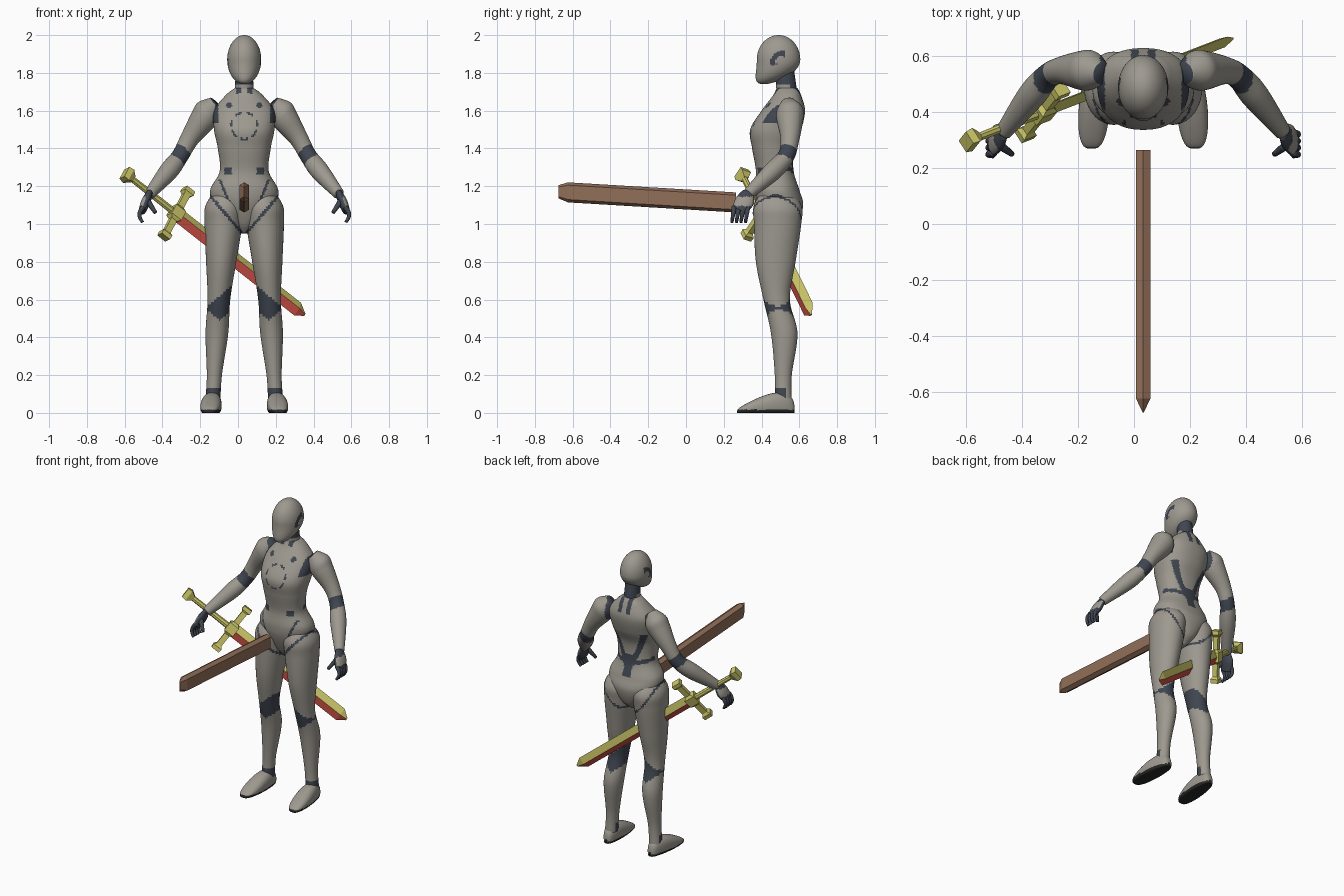
import bpy
import bmesh
import math
from mathutils import Vector

start_cube = bpy.data.objects.get("Cube")
if start_cube:
    bpy.data.objects.remove(start_cube, do_unlink=True)

MIDDLE = .033  # the figure's own centre line in x


def material(name, red, green, blue):
    mat = bpy.data.materials.new(name)
    mat.use_nodes = True
    mat.diffuse_color = (red, green, blue, 1)
    shader = mat.node_tree.nodes["Principled BSDF"]
    shader.inputs["Base Color"].default_value = mat.diffuse_color
    return mat


GREY = material("warm_grey", .34, .32, .28)
DARK = material("dark_slate", .05, .06, .08)
SOLE = material("sole_black", .02, .02, .02)
WOOD = material("brown_wood", .29, .16, .1)
GOLD = material("pale_gold", .6, .57, .14)
RED = material("red_edge", .62, .08, .06)


def rounded(sides, power=2):
    """Unit superellipse outline."""
    outline = []
    for i in range(sides):
        angle = math.tau * i / sides
        outline.append([math.copysign(abs(w) ** (2 / power), w) for w in (math.cos(angle), math.sin(angle))])
    return outline


def ridged(shoulder):
    """Blade outline with sharp edges at both ends of the first axis."""
    half = [(1, 0), (shoulder, 1), (-shoulder, 1)]
    return half + [(-a, -b) for a, b in half]


BOX = [(1, 1), (-1, 1), (-1, -1), (1, -1)]


def refine(rows, steps):
    """Smooth curve through the section rows."""
    last = len(rows) - 1
    fine = []
    for i in range(last):
        before, start, end, after = (rows[max(i - 1, 0)], rows[i], rows[i + 1], rows[min(i + 2, last)])
        for k in range(steps):
            t = k / steps
            ease = t * t * (3 - 2 * t)
            leave, arrive = t * (1 - t) ** 2 / 2, t * t * (t - 1) / 2
            fine.append([s + (e - s) * ease + (e - b) * leave + (a - s) * arrive
                         for b, s, e, a in zip(before, start, end, after)])
    return fine + [rows[last]]


def loft(name, sections, outline, mats, steps=1, rule=None, smooth=True):
    """Skin rings given as (centre, u axis, v axis); a rule picks each face's material."""
    bm = bmesh.new()
    rings = []
    for row in refine([[*centre, *u, *v] for centre, u, v in sections], steps):
        centre, u, v = Vector(row[:3]), Vector(row[3:6]), Vector(row[6:])
        points = [centre + u * a + v * b for a, b in outline]
        rings.append([bm.verts.new((p.x, p.y, max(p.z, 0))) for p in points])
    for low, high in zip(rings, rings[1:]):
        for i in range(len(outline)):
            bm.faces.new((low[i - 1], low[i], high[i], high[i - 1]))
    bm.faces.new(rings[0])
    bm.faces.new(rings[-1])
    bmesh.ops.recalc_face_normals(bm, faces=bm.faces)
    for face in bm.faces:
        face.smooth = smooth
        if rule:
            p = face.calc_center_median()
            face.material_index = int(rule(abs(p.x - MIDDLE), p.y, p.z, face.normal))
    mesh = bpy.data.meshes.new(name)
    bm.to_mesh(mesh)
    bm.free()
    for mat in mats:
        mesh.materials.append(mat)
    bpy.context.collection.objects.link(bpy.data.objects.new(name, mesh))


def level(x, z, half_width, front, back):
    return (x, (front + back) / 2, z), (half_width, 0, 0), (0, (back - front) / 2, 0)


def tube(rows, side, flat=1):
    """Rings square to a path of (offset, y, z, radius)."""
    points = [Vector((MIDDLE + side * offset, y, z)) for offset, y, z, radius in rows]
    rings = []
    for i, point in enumerate(points):
        ahead = (points[min(i + 1, len(points) - 1)] - points[max(i - 1, 0)]).normalized()
        across = ahead.cross((0, 1, 0)).normalized()
        radius = rows[i][-1]
        rings.append((point, across * radius * flat, ahead.cross(across) * radius))
    return rings


# Colour rules for the painted panels
def near(value, target, reach):
    return abs(value - target) < reach


def hip_line(dx, y, z):
    return near(z, min(.94 + 1.15 * dx, 1.18) - 3 * max(0, y - .46) ** 2, .011)


def torso_panels(dx, y, z, normal):
    if hip_line(dx, y, z) or (dx > .137 and z > 1.53):
        return True
    if y < .47:
        rise = z - 1.52
        broken_ring = near(math.hypot(dx, rise), .07, .005) and math.sin(math.atan2(rise, dx) * 7) > -.6
        collar = math.hypot(dx - .08, z - 1.63) < .016
        waist = near(dx, .085, .02) and near(z, 1.28, .015)
        groin = near(dx, .4 * z - .365, .008) and near(z, 1.17, .07)
        return broken_ring or collar or waist or groin
    spine = dx < .03 and near(z, 1.26, .07)
    lats = near(dx, .42 * z - .51, .018) and near(z, 1.38, .11)
    loin = near(z, 1.27 + dx / 4, .014)
    nape = near(dx, .03, .014) and z > 1.63
    return spine or lats or loin or nape


def leg_panels(dx, y, z, normal):
    outward = (dx - .13) / .06
    knee = .49 + .05 * abs(outward) < z < .62 - .05 * outward
    ankle = near(z, .1, .03) and y < .53
    return hip_line(dx, y, z) or knee or ankle


def ear_panel(dx, y, z, normal):
    a, b = y - .485, z - 1.88
    along, over = .75 * a + .66 * b, .75 * b - .66 * a
    crescent = math.hypot(along, 2 * over) < .052 and math.hypot(along, 2 * over + .025) > .028
    return dx > .03 and crescent


def arm_panels(dx, y, z, normal):
    elbow = near(.6 * dx - .75 * z - .25 * y, -.953, .036)
    return elbow or dx < .155


# Torso as (z, half width, front, back), then the neck
TORSO = [(.95, .02, .45, .53), (1, .07, .41, .59), (1.1, .16, .37, .62), (1.18, .18, .36, .6),
         (1.28, .13, .37, .57), (1.4, .14, .35, .57), (1.5, .16, .34, .61), (1.6, .16, .4, .63),
         (1.68, .1, .46, .61), (1.72, .05, .48, .59)]
loft("torso", [level(MIDDLE, *row) for row in TORSO], rounded(128, 2.25), [GREY, DARK], 12, torso_panels)
loft("neck", [level(MIDDLE, 1.69, .05, .48, .59), level(MIDDLE, 1.83, .045, .47, .57)], rounded(48),
     [GREY, DARK], 8, lambda dx, y, z, normal: z > 1.73 or normal.y > .4)

# Egg-shaped blank head: an ellipsoid with the chin drawn forward
head = []
for i in range(1, 64):
    angle = math.pi * i / 64
    low, girth = math.cos(angle), math.sin(angle)
    centre = .49 - .08 * max(0, low) ** 2
    head.append(level(MIDDLE, 1.87 - .13 * low, .09 * girth, centre - .115 * girth, centre + .115 * girth))
loft("head", head, rounded(80), [GREY, DARK], 1, ear_panel)

# Limbs: leg as (z, half width, front, back), arm and palm as (offset, y, z, radius)
LEG = [(1.2, .04, .42, .53), (1.1, .1, .36, .61), (1, .1, .36, .61), (.8, .08, .37, .58),
       (.6, .06, .41, .55), (.42, .06, .45, .59), (.2, .04, .47, .56), (.07, .04, .47, .56)]
ARM = [(.15, .54, 1.64, .04), (.19, .55, 1.6, .07), (.22, .55, 1.55, .07), (.29, .55, 1.45, .05),
       (.34, .53, 1.36, .045), (.4, .46, 1.28, .05), (.5, .33, 1.16, .03)]
PALM = [(.5, .33, 1.17, .03), (.52, .31, 1.12, .05), (.54, .28, 1.07, .04)]
THUMB = [(.51, .28, 1.12, .016), (.47, .25, 1.06, .01)]

for side, label in ((1, "left"), (-1, "right")):
    leg = [level(MIDDLE + side * (.17 - .06 * row[0]), *row) for row in LEG]
    loft(label + "_leg", leg, rounded(56), [GREY, DARK], 14, leg_panels)
    loft(label + "_arm", tube(ARM, side), rounded(40), [GREY, DARK], 12, arm_panels)

    # Foot swept from heel to toe
    foot = []
    for i in range(1, 40):
        t = (1 - math.cos(math.pi * i / 40)) / 2
        end = math.sin(math.pi * t) ** .3
        height = (.145 - .1 * t) * end
        foot.append(((MIDDLE + side * (.165 + .02 * t), .575 - .305 * t, height * .4),
                     ((.05 + .01 * t) * end, 0, 0), (0, 0, height * .6)))
    loft(label + "_foot", foot, rounded(40, 2.4), [GREY, SOLE], 1, lambda dx, y, z, normal: z < .017)

    # Hand with four curled fingers and a thumb
    loft(label + "_palm", tube(PALM, side, .5), rounded(24), [DARK, GREY], 8,
         lambda dx, y, z, normal: normal.x * side > .45 and near(z, 1.12, .025))
    for k in range(4):
        finger = [(.535 + .02 * math.sin(j), .255 + .024 * k - .004 * j, 1.09 - .027 * j, .014 - .002 * j)
                  for j in range(4)]
        loft(f"{label}_finger_{k + 1}", tube(finger, side), rounded(12), [DARK], 4)
    loft(label + "_thumb", tube(THUMB, side), rounded(12), [DARK], 4)

# Slanted sword: along the blade, across along the guard
HILT = Vector((-.327, .4, 1.055))
along = Vector((.75, .29, -.59)).normalized()
thick = along.cross((.39, .5, .77)).normalized()
across = thick.cross(along)


def bar(name, axis, width_axis, rows, outline, flat, mats=(GOLD,), rule=None):
    """Straight sword part from rows of (distance from the hilt, half width)."""
    sections = [(HILT + axis * reach, width_axis * size, thick * size * flat) for reach, size in rows]
    loft(name, sections, outline, mats, rule=rule, smooth=False)


bar("sword_blade", along, across, [(0, .044), (.855, .044), (.905, .008)], ridged(0), .43, (GOLD, RED),
    lambda dx, y, z, normal: normal.dot(across) < -.05)
bar("sword_grip", along, across, [(-.32, .017), (0, .02)], rounded(8), .9)
bar("sword_pommel", along, across, [(-.365, .032), (-.335, .036), (-.305, .017)], BOX, .8)
half_guard = [(.03, .034), (.045, .018), (.125, .018), (.14, .03), (.165, .028)]
bar("sword_guard", across, along, [(-reach, size) for reach, size in reversed(half_guard)] + half_guard, BOX, .85)

# Wooden blade pointing forward
loft("wooden_blade", [((MIDDLE, y, 1.13 - .06 * y), (0, 0, height), (width, 0, 0)) for y, height, width in (
    (.265, .053, .026), (-.625, .053, .026), (-.675, .035, .002))], ridged(.72), [WOOD], smooth=False)
